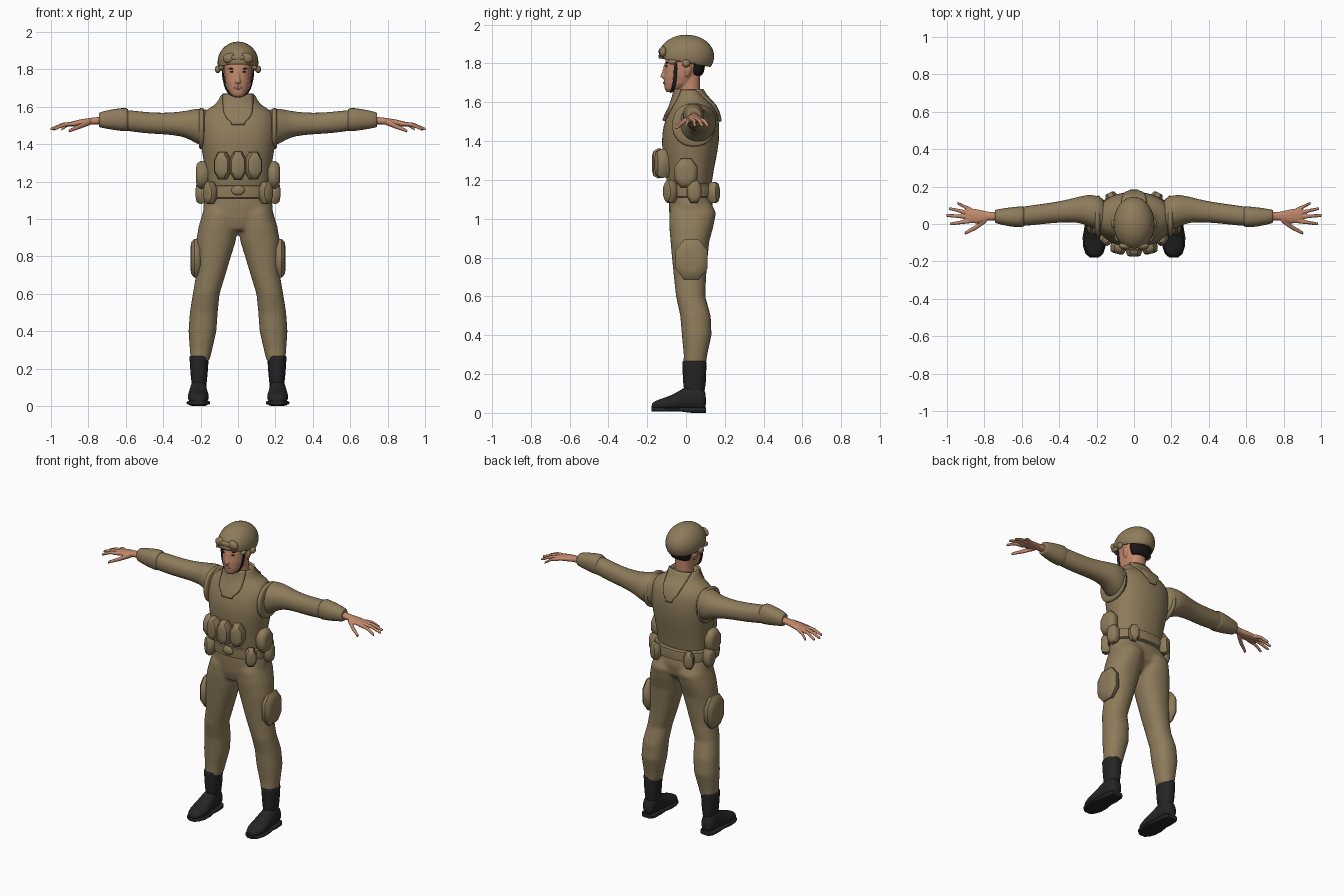
import bpy, bmesh
from math import cos, sin, pi, radians, sqrt, copysign
from mathutils import Vector, Matrix

if "Cube" in bpy.data.objects:
    bpy.data.objects.remove(bpy.data.objects["Cube"])


def material(name, r, g, b):
    m = bpy.data.materials.new(name)
    m.use_nodes = True
    m.diffuse_color = (r, g, b, 1)
    shader = m.node_tree.nodes["Principled BSDF"]
    shader.inputs["Base Color"].default_value = (r, g, b, 1)
    shader.inputs["Roughness"].default_value = 0.8
    return m


KHAKI = material("khaki cloth", 0.27, 0.2, 0.105)
SKIN = material("skin", 0.54, 0.25, 0.15)
LIPS = material("lips", 0.4, 0.16, 0.11)
BLACK = material("black leather", 0.018, 0.018, 0.019)
DARK = material("dark hair", 0.01, 0.009, 0.008)


# Ring helpers: each ring is a centre and two half axes
def zring(z, hw, front, back, cx=0):
    return Vector((cx, (front + back) / 2, z)), Vector((hw, 0, 0)), Vector((0, (back - front) / 2, 0))


def xring(x, y0, y1, z0, z1):
    return Vector((x, (y0 + y1) / 2, (z0 + z1) / 2)), Vector((0, (y1 - y0) / 2, 0)), Vector((0, 0, (z1 - z0) / 2))


def yring(y, cx, hw, z0, z1):
    return Vector((cx, y, (z0 + z1) / 2)), Vector((hw, 0, 0)), Vector((0, 0, (z1 - z0) / 2))


def add_loft(bm, rings, n, power):
    def bent(v):
        return copysign(abs(v) ** (2 / power), v)
    loops = []
    for c, a, b in rings:
        angles = [2 * pi * (i + 0.5) / n for i in range(n)]
        loops.append([bm.verts.new(c + a * bent(cos(t)) + b * bent(sin(t))) for t in angles])
    for low, high in zip(loops, loops[1:]):
        for i in range(n):
            j = (i + 1) % n
            bm.faces.new((low[i], low[j], high[j], high[i]))
    bm.faces.new(loops[0])
    bm.faces.new(loops[-1])


def finish(name, bm, mat, mirror=False, subsurf=0, voxel=0, smooth=6, angle=None):
    bmesh.ops.recalc_face_normals(bm, faces=bm.faces)
    mesh = bpy.data.meshes.new(name)
    bm.to_mesh(mesh)
    bm.free()
    mesh.materials.append(mat)
    ob = bpy.data.objects.new(name, mesh)
    bpy.context.collection.objects.link(ob)
    if angle is None:
        mesh.shade_smooth()
    else:
        bpy.ops.object.select_all(action="DESELECT")
        ob.select_set(True)
        bpy.context.view_layer.objects.active = ob
        bpy.ops.object.shade_smooth_by_angle(angle=radians(angle))
    if mirror:
        ob.modifiers.new("Mirror", "MIRROR").use_mirror_merge = False
    if voxel:
        remesh = ob.modifiers.new("Remesh", "REMESH")
        remesh.mode, remesh.voxel_size, remesh.use_smooth_shade = "VOXEL", voxel, True
        ob.modifiers.new("Smooth", "SMOOTH").iterations = smooth
    if subsurf:
        sub = ob.modifiers.new("Subdivision", "SUBSURF")
        sub.levels = sub.render_levels = subsurf
    return ob


def loft(name, parts, mat, n=20, power=2.2, **options):
    bm = bmesh.new()
    for rings in parts:
        add_loft(bm, rings, n, power)
    return finish(name, bm, mat, **options)


def ball(name, centre, size, mat, turn=0, **options):
    bm = bmesh.new()
    spot = Matrix.Translation(centre) @ Matrix.Rotation(radians(turn), 4, "Y") @ Matrix.Diagonal((*size, 1))
    bmesh.ops.create_uvsphere(bm, u_segments=24, v_segments=14, radius=1, matrix=spot)
    return finish(name, bm, mat, **options)


def surface_y(profile, x, z, side):
    """Depth of a torso or head profile at x and z; side is -1 for the front."""
    for low, high in zip(profile, profile[1:]):
        if low[0] <= z <= high[0]:
            t = (z - low[0]) / (high[0] - low[0])
            hw, f, b = [p + (q - p) * t for p, q in zip(low[1:], high[1:])]
            return (f + b) / 2 + side * (b - f) / 2 * sqrt(max(0, 1 - (x / hw) ** 2))


# Trousers: pelvis and legs fused into one skin
pelvis = [(0.94, 0.06, -0.07, 0.07), (1.0, 0.185, -0.085, 0.13), (1.07, 0.187, -0.09, 0.14), (1.15, 0.17, -0.09, 0.125)]
leg = [(0.24, 0.153, 0.253, -0.014, 0.102), (0.3, 0.138, 0.258, -0.012, 0.11), (0.4, 0.115, 0.265, -0.022, 0.132),
       (0.5, 0.108, 0.258, -0.03, 0.128), (0.6, 0.098, 0.242, -0.052, 0.1), (0.7, 0.067, 0.225, -0.063, 0.104),
       (0.8, 0.037, 0.223, -0.073, 0.112), (0.88, 0.012, 0.225, -0.08, 0.12), (0.96, 0.0, 0.211, -0.087, 0.142),
       (1.03, 0.0, 0.19, -0.087, 0.156), (1.1, 0.01, 0.165, -0.06, 0.12)]
loft("trousers", [[zring(*p) for p in pelvis],
                  [zring(z, (x1 - x0) / 2, f, b, (x0 + x1) / 2) for z, x0, x1, f, b in leg]],
     KHAKI, mirror=True, voxel=0.01)

# Jacket body with standing collar
torso = [(1.09, 0.172, -0.09, 0.13), (1.2, 0.17, -0.1, 0.132), (1.3, 0.182, -0.117, 0.155), (1.4, 0.202, -0.128, 0.172),
         (1.48, 0.206, -0.118, 0.174), (1.54, 0.204, -0.095, 0.163), (1.58, 0.18, -0.075, 0.145),
         (1.605, 0.128, -0.066, 0.122), (1.635, 0.104, -0.057, 0.095), (1.668, 0.09, -0.05, 0.075)]
loft("jacket", [[zring(*p) for p in torso] + [zring(1.665, 0.078, -0.038, 0.063), zring(1.63, 0.06, -0.03, 0.05)]],
     KHAKI, n=28, subsurf=1)


def collar_panel(name, side, bottom, top_width, low_width):
    bm = bmesh.new()
    rows = []
    for r in range(15):
        t = r / 14
        z = bottom + (1.666 - bottom) * t
        width = (low_width + (top_width - low_width) * t) * max(0.45, 1 - (1 - t) ** 6)
        xs = [width * (i / 6 - 1) for i in range(13)]
        rows.append([bm.verts.new((x, surface_y(torso, x, z, side) + side * 0.007, z)) for x in xs])
    for low, high in zip(rows, rows[1:]):
        for i in range(12):
            bm.faces.new((low[i], low[i + 1], high[i + 1], high[i]))
    ob = finish(name, bm, KHAKI)
    solid = ob.modifiers.new("Solidify", "SOLIDIFY")
    solid.thickness, solid.offset = 0.014, 0


collar_panel("collar_front_panel", -1, 1.505, 0.078, 0.08)
collar_panel("collar_back_panel", 1, 1.5, 0.08, 0.045)

# Sleeves, armhole rims and cuffs
sleeve = [(0.14, -0.05, 0.13, 1.39, 1.585), (0.2, -0.035, 0.155, 1.388, 1.594), (0.25, -0.01, 0.158, 1.42, 1.585),
          (0.3, 0.01, 0.145, 1.443, 1.574), (0.4, 0.008, 0.12, 1.453, 1.566), (0.5, -0.002, 0.107, 1.457, 1.572),
          (0.6, -0.013, 0.092, 1.472, 1.585), (0.66, -0.01, 0.085, 1.48, 1.58)]
loft("sleeves", [[xring(*p) for p in sleeve]], KHAKI, mirror=True, subsurf=1)
cuff = [(0.585, -0.01, 0.088, 1.475, 1.582), (0.59, -0.02, 0.097, 1.465, 1.597), (0.66, -0.016, 0.09, 1.474, 1.59),
        (0.738, 0.003, 0.078, 1.488, 1.572), (0.746, 0.008, 0.074, 1.493, 1.566), (0.742, 0.02, 0.062, 1.505, 1.555)]
loft("cuffs", [[xring(*p) for p in cuff]], KHAKI, mirror=True, subsurf=1)
rim = [(0.178, -0.06, 0.145, 1.385, 1.585), (0.185, -0.075, 0.155, 1.372, 1.595),
       (0.205, -0.07, 0.15, 1.37, 1.597), (0.21, -0.055, 0.14, 1.385, 1.585)]
loft("armhole_rims", [[xring(*p) for p in rim]], KHAKI, n=28, mirror=True, subsurf=1)


# Hands: palm, four fingers and a thumb fused together
def finger(points, r0, r1):
    steps = len(points) - 1
    rings = []
    for i, (x, y, z) in enumerate(points):
        r = r0 + (r1 - r0) * i / steps
        rings.append(xring(x, y - r, y + r, z - r, z + r))
    return rings


palm = [(0.71, 0.02, 0.066, 1.507, 1.549), (0.78, 0.018, 0.066, 1.504, 1.542),
        (0.84, 0.002, 0.08, 1.498, 1.533), (0.895, 0.006, 0.086, 1.493, 1.52)]
hand = [[xring(*p) for p in palm]]
for base, tip_x, tip_y in ((0.075, 0.945, 0.112), (0.056, 0.99, 0.083), (0.037, 1.004, 0.046), (0.017, 0.985, 0.0)):
    middle = ((0.87 + tip_x) / 2, (base + tip_y) / 2, 1.505)
    hand.append(finger([(0.87, base, 1.509), middle, (tip_x, tip_y, 1.479)], 0.0125, 0.008))
hand.append(finger([(0.79, 0.025, 1.52), (0.845, -0.018, 1.495), (0.905, -0.05, 1.47)], 0.018, 0.009))
loft("hands", hand, SKIN, n=12, mirror=True, voxel=0.004, smooth=3)

# Boots: shaft, foot and sole
shaft = [(0.06, 0.04, 0.0, 0.09), (0.13, 0.04, -0.012, 0.098), (0.15, 0.045, -0.016, 0.104),
         (0.255, 0.052, -0.02, 0.106), (0.268, 0.052, -0.02, 0.106), (0.266, 0.044, -0.01, 0.095)]
foot = [(0.104, 0.03, 0.02, 0.1), (0.085, 0.042, 0.01, 0.14), (0.03, 0.046, 0.01, 0.15), (-0.02, 0.049, 0.01, 0.125),
        (-0.07, 0.058, 0.01, 0.092), (-0.12, 0.056, 0.01, 0.076), (-0.16, 0.042, 0.012, 0.062), (-0.178, 0.02, 0.018, 0.048)]
loft("boot_shafts", [[zring(z, w, f, b, 0.208) for z, w, f, b in shaft]], BLACK, mirror=True, subsurf=1)
loft("boot_feet", [[yring(y, 0.212, w, a, b) for y, w, a, b in foot]], BLACK, mirror=True, subsurf=1)
loft("boot_soles", [[yring(y, 0.212, w + 0.005, 0.006 if y < 0 else 0, 0.028) for y, w, a, b in foot]],
     BLACK, power=4, mirror=True, angle=40)

# Belt and buckle
belt = [(1.108, 0.172, -0.088, 0.132), (1.115, 0.186, -0.102, 0.15), (1.145, 0.189, -0.104, 0.152),
        (1.175, 0.185, -0.104, 0.148), (1.182, 0.17, -0.09, 0.13)]
loft("belt", [[zring(*p) for p in belt]], KHAKI, n=28, angle=40)
ball("buckle", (0, -0.105, 1.153), (0.036, 0.013, 0.026), KHAKI)


# Pouches: eight-sided pads facing outward at a heading around the body
def pouch(name, centre, heading, width, height, depth, mirror=True):
    out = Vector((sin(radians(heading)), -cos(radians(heading)), 0))
    side = Vector((-out.y, out.x, 0))
    rings = []
    for step, scale in ((-0.5, 0.75), (-0.2, 0.98), (0.15, 1), (0.42, 0.82), (0.5, 0.5)):
        s = scale * 0.53
        rings.append((Vector(centre) + out * depth * step, side * width * s, Vector((0, 0, height * s))))
    loft(name, [rings], KHAKI, n=8, power=2.3, mirror=mirror, angle=45)


pouch("chest_pouch_middle", (0, -0.135, 1.285), 0, 0.088, 0.155, 0.08, mirror=False)
pouch("chest_pouches", (0.082, -0.12, 1.285), 14, 0.088, 0.15, 0.08)
pouch("side_pouches", (0.192, 0.0, 1.235), 90, 0.118, 0.15, 0.065)
pouch("belt_front_pouches", (0.148, -0.08, 1.14), 40, 0.07, 0.12, 0.06)
pouch("belt_side_pouches", (0.195, 0.042, 1.14), 95, 0.075, 0.12, 0.06)
pouch("belt_back_pouches", (0.12, 0.142, 1.135), 155, 0.065, 0.11, 0.055)
pouch("thigh_pouches", (0.224, 0.028, 0.79), 90, 0.165, 0.21, 0.062)

# Head, neck, nose and ears fused together
skull = [(1.652, 0.022, -0.1, -0.055), (1.668, 0.042, -0.11, -0.015), (1.695, 0.058, -0.114, 0.03),
         (1.735, 0.069, -0.114, 0.06), (1.785, 0.074, -0.11, 0.085), (1.83, 0.076, -0.105, 0.092), (1.88, 0.07, -0.08, 0.08)]
neck = [(1.6, 0.058, -0.035, 0.07), (1.68, 0.054, -0.035, 0.072), (1.76, 0.054, -0.03, 0.075)]
nose = [(1.72, 0.014, -0.117, -0.08), (1.732, 0.017, -0.134, -0.08), (1.76, 0.01, -0.122, -0.08), (1.8, 0.008, -0.112, -0.08)]
ear = [(1.735, 0.007, -0.004, 0.016, 0.07), (1.765, 0.011, -0.01, 0.028, 0.075), (1.795, 0.008, -0.005, 0.024, 0.077)]
loft("head", [[zring(*p) for p in part] for part in (skull, neck, nose, ear)], SKIN, mirror=True, voxel=0.005, smooth=4)


def face_plate(name, x, z, size, mat, turn=0):
    y = surface_y(skull, x, z, -1)
    ball(name, (x, y + 0.001, z), size, mat, turn=turn, mirror=x > 0)


face_plate("eyes", 0.031, 1.787, (0.012, 0.005, 0.005), DARK)
face_plate("eyebrows", 0.033, 1.803, (0.018, 0.006, 0.004), DARK, turn=-10)
face_plate("mouth", 0, 1.7, (0.024, 0.005, 0.007), LIPS)
hair = [(1.735, 0.056, 0.03, 0.08), (1.75, 0.07, 0.028, 0.092), (1.8, 0.078, 0.02, 0.102), (1.83, 0.078, 0.02, 0.1)]
loft("hair", [[zring(*p) for p in hair]], DARK, subsurf=1)

# Helmet: tilted open dome with goggles, knobs and chin strap
bm = bmesh.new()
bmesh.ops.create_uvsphere(bm, u_segments=32, v_segments=24, radius=1,
                          matrix=Matrix.Translation((0, 0.002, 1.837)) @ Matrix.Diagonal((0.109, 0.143, 0.111, 1)))
bmesh.ops.bisect_plane(bm, geom=bm.verts[:] + bm.edges[:] + bm.faces[:], plane_co=(0, 0, 1.803),
                       plane_no=(0, 0.17, 1), clear_inner=True)
helmet = finish("helmet", bm, KHAKI)
helmet.modifiers.new("Solidify", "SOLIDIFY").thickness = 0.012
ball("goggle_lenses", (0.045, -0.117, 1.86), (0.036, 0.02, 0.028), KHAKI, turn=12, mirror=True)
ball("goggle_bridge", (0, -0.13, 1.862), (0.04, 0.012, 0.016), KHAKI)
ball("helmet_knobs", (0.108, 0.0, 1.8), (0.016, 0.022, 0.02), KHAKI, mirror=True)
ball("helmet_front_clips", (0.09, -0.07, 1.808), (0.014, 0.025, 0.013), KHAKI, mirror=True)
strap = [(0.084, -0.052, 1.81), (0.077, -0.055, 1.74), (0.064, -0.06, 1.69), (0.04, -0.07, 1.66), (0.0, -0.08, 1.648)]
loft("chin_strap", [[zring(z, 0.006, y - 0.01, y + 0.01, x) for x, y, z in strap]], BLACK, n=8, mirror=True, subsurf=1)
